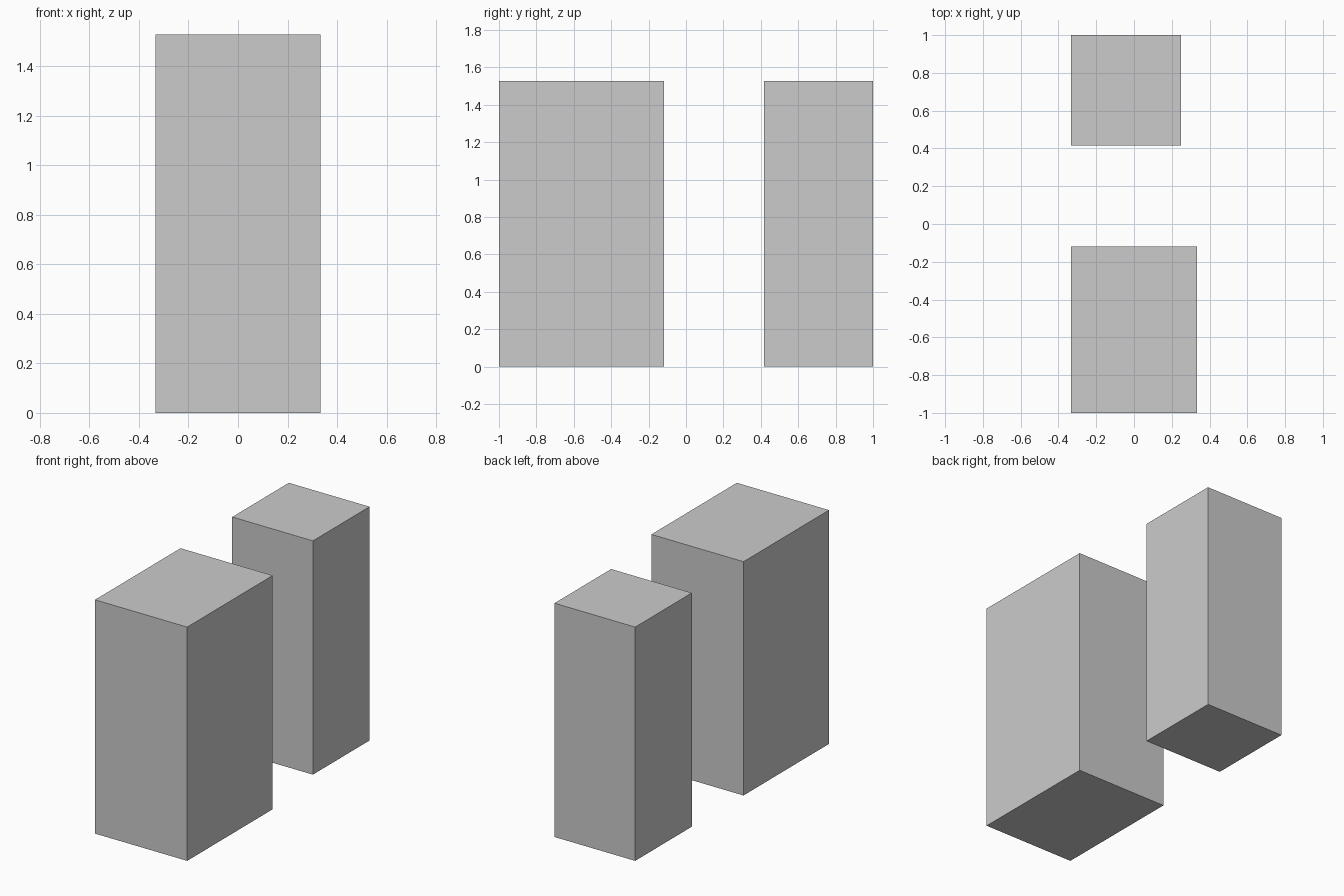
import bpy

if "Cube" in bpy.data.objects:
    bpy.data.objects.remove(bpy.data.objects["Cube"])

HEIGHT = 1.527


def block(name, x0, x1, y0, y1):
    """Upright box standing on the ground between the given bounds."""
    bpy.ops.mesh.primitive_cube_add(
        size=1, location=((x0 + x1) / 2, (y0 + y1) / 2, HEIGHT / 2))
    obj = bpy.context.object
    obj.name = name
    obj.scale = (x1 - x0, y1 - y0, HEIGHT)
    bpy.ops.object.transform_apply(location=False, rotation=False, scale=True)
    return obj


# Larger block at the front
block("front_block", -0.333, 0.333, -1.0, -0.118)

# Smaller block at the back, flush with the left side
block("back_block", -0.333, 0.25, 0.416, 1.0)
